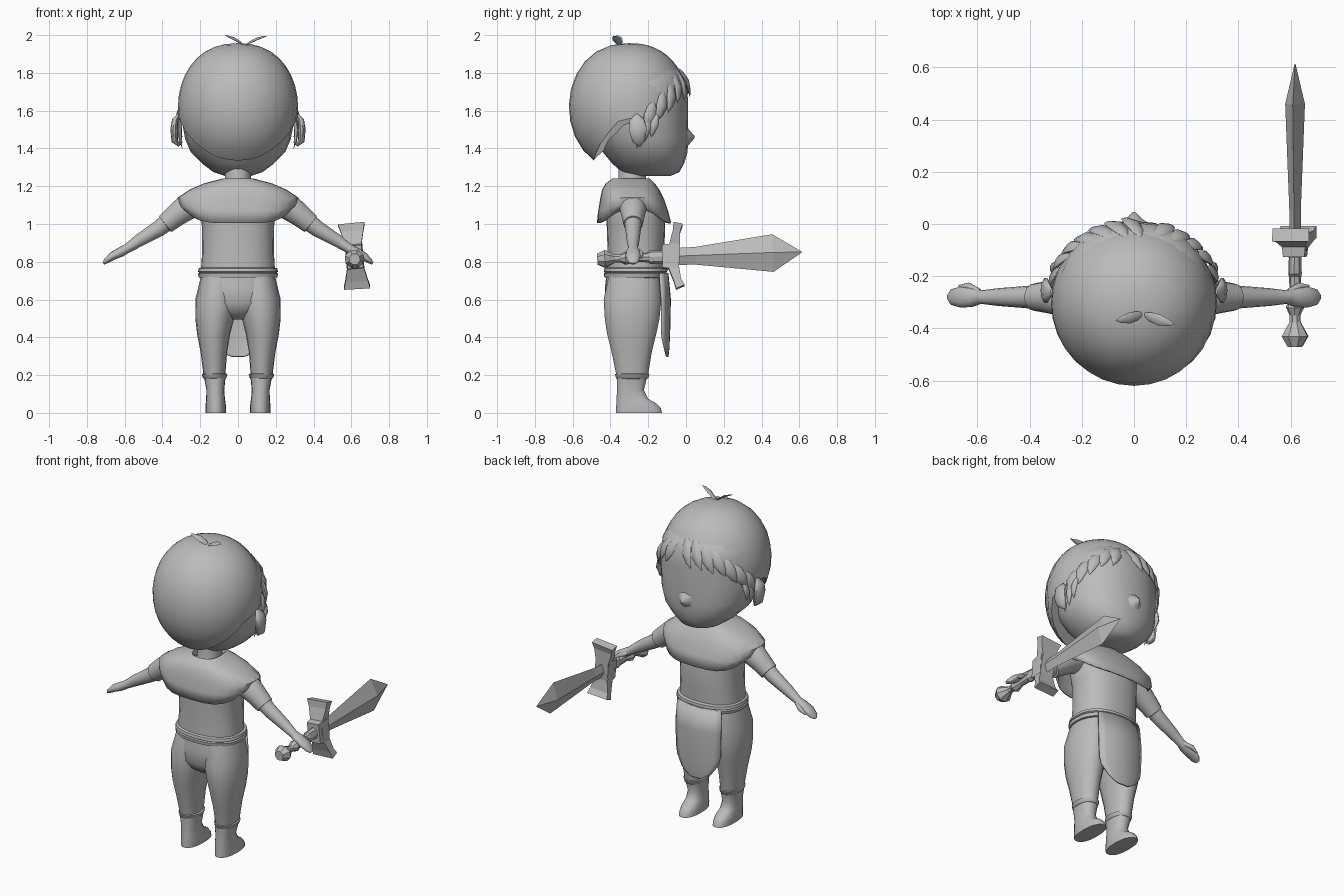
import bpy, bmesh, math
from mathutils import Vector

GREY = bpy.data.materials.new("plain grey")
GREY.diffuse_color = (0.5, 0.5, 0.5, 1)


def finish(name, bm, mirror=False, smooth=50, thick=0):
    bmesh.ops.remove_doubles(bm, verts=bm.verts, dist=1e-5)
    bmesh.ops.recalc_face_normals(bm, faces=bm.faces)
    me = bpy.data.meshes.new(name)
    bm.to_mesh(me)
    bm.free()
    me.materials.append(GREY)
    ob = bpy.data.objects.new(name, me)
    bpy.context.collection.objects.link(ob)
    if thick:
        ob.modifiers.new("thickness", 'SOLIDIFY').thickness = thick
    if mirror:
        ob.modifiers.new("mirror", 'MIRROR').use_clip = False
    if smooth:
        bpy.ops.object.select_all(action='DESELECT')
        ob.select_set(True)
        bpy.context.view_layer.objects.active = ob
        bpy.ops.object.shade_smooth_by_angle(angle=math.radians(smooth))
    return ob


def skin(bm, rows, cap=True, closed=True):
    """Join rows of points into a surface."""
    vr = [[bm.verts.new(p) for p in r] for r in rows]
    n = len(vr[0])
    for a, b in zip(vr, vr[1:]):
        for i in range(n if closed else n - 1):
            j = (i + 1) % n
            bm.faces.new((a[i], a[j], b[j], b[i]))
    if cap:
        bm.faces.new(vr[0])
        bm.faces.new(vr[-1])


def power(v, e):
    return math.copysign(abs(v) ** e, v)


def loft(name, secs, n=20, e=1.0, cap=True, **kw):
    """Horizontal rings: (z, half width, y back, y front, centre x, lift at the sides)."""
    bm, rows = bmesh.new(), []
    for s in secs:
        z, rx, y0, y1 = s[:4]
        cx = s[4] if len(s) > 4 else 0
        lift = s[5] if len(s) > 5 else 0
        row = []
        for k in range(n):
            a = 2 * math.pi * k / n
            c, d = power(math.cos(a), e), power(math.sin(a), e)
            row.append((cx + rx * c, (y0 + y1) / 2 + (y1 - y0) / 2 * d,
                        z + lift * abs(math.cos(a)) ** 4))
        rows.append(row)
    skin(bm, rows, cap)
    return finish(name, bm, **kw)


def add_tube(bm, pts, radii, n=10, up=(0, 0, 1), rot=0.0):
    """Rings along a path; radii are (sideways, upwards)."""
    pts, rows = [Vector(p) for p in pts], []
    for i, p in enumerate(pts):
        d = (pts[min(i + 1, len(pts) - 1)] - pts[max(i - 1, 0)]).normalized()
        side = d.cross(Vector(up)).normalized()
        top = side.cross(d)
        a, b = radii[i]
        rows.append([p + side * a * math.cos(rot + 2 * math.pi * k / n)
                     + top * b * math.sin(rot + 2 * math.pi * k / n) for k in range(n)])
    skin(bm, rows)


def tube(name, pts, radii, n=10, up=(0, 0, 1), rot=0.0, **kw):
    bm = bmesh.new()
    add_tube(bm, pts, radii, n, up, rot)
    return finish(name, bm, **kw)


def add_leaf(bm, p, q, w, t, out, bow=0.02):
    """A flat pointed hair lock from p to q, bowed outwards."""
    p, q, out = Vector(p), Vector(q), Vector(out).normalized()
    prof = [(0, .25), (.2, .8), (.5, 1), (.8, .6), (1, .04)]
    pts = [p.lerp(q, f) + out * bow * math.sin(math.pi * f) for f, _ in prof]
    add_tube(bm, pts, [(w * r, t * r) for _, r in prof], 8, out)


# head with a flat face, neck, ears and nose
loft("head", [(1.255, .07, -.27, -.08), (1.275, .13, -.34, -.035), (1.32, .19, -.39, -.01),
              (1.38, .25, -.44, .008), (1.45, .28, -.49, .012), (1.55, .298, -.54, .01),
              (1.66, .30, -.56, .01), (1.75, .285, -.54, .005), (1.81, .24, -.50, -.03),
              (1.87, .15, -.43, -.12), (1.90, .06, -.35, -.24)], 24, .93)
loft("neck", [(1.15, .085, -.38, -.2), (1.24, .068, -.36, -.21), (1.34, .07, -.36, -.2)], 14)
tube("nose", [(0, -.01, 1.46), (0, .02, 1.46), (0, .046, 1.46)],
     [(.075, .07), (.03, .035), (.004, .005)], 8)
tube("ear", [(.31, -.245, 1.415), (.335, -.25, 1.44), (.338, -.255, 1.50), (.333, -.26, 1.55),
             (.315, -.26, 1.58)],
     [(.008, .01), (.018, .035), (.02, .05), (.017, .04), (.005, .01)], 10, (0, 1, 0), mirror=True)

# hair cap: reaches lower towards the back of the head
EDGE = [(0, 1.80), (30, 1.76), (55, 1.66), (75, 1.57), (100, 1.55), (118, 1.45), (140, 1.37),
        (155, 1.345), (180, 1.335)]


def edge_z(deg):
    deg = abs(deg)
    for (a, za), (b, zb) in zip(EDGE, EDGE[1:]):
        if deg <= b:
            return za + (zb - za) * (deg - a) / (b - a)
    return EDGE[-1][1]


def hair_point(deg, z, grow=0.0):
    c = max(-1, min(1, (z - 1.62) / .337))
    r = max(0, 1 - c * c) ** .43
    a = math.radians(deg)
    ry = .315 if math.cos(a) > 0 else .32
    return Vector(((.318 * r + grow) * math.sin(a), -.3 + (ry * r + grow) * math.cos(a), z))


bm, rows, N, M = bmesh.new(), [], 32, 10
for j in range(M + 1):
    row = []
    for k in range(N):
        deg = -180 + 360 * k / N
        phi = math.acos((edge_z(deg) - 1.62) / .337) * max(j / M, .01)
        row.append(hair_point(deg, 1.62 + .337 * math.cos(phi)))
    rows.append(row)
skin(bm, rows)
finish("hair_cap", bm)

# fringe swept away from the parting
bm = bmesh.new()
for i in range(12):
    deg = -66 + 12 * i
    sweep = 9 if deg > 12 else -14
    z = edge_z(deg)
    a = math.radians(deg)
    add_leaf(bm, hair_point(deg, z + .035, -.005), hair_point(deg + sweep, z - .12, .012),
             .034, .014, (math.sin(a), math.cos(a), .2), .018)
finish("fringe", bm)

# locks in front of the ears
bm = bmesh.new()
for y, zt, dy in ((-.155, 1.46, -.03), (-.195, 1.43, -.03), (-.235, 1.40, -.025)):
    add_leaf(bm, (.29, y, 1.59), (.295, y + dy, zt), .022, .012, (1, .2, 0), .018)
finish("side_locks", bm, mirror=True)

# tuft on the crown
bm = bmesh.new()
for q in ((-.07, -.37, 1.998), (.155, -.385, 1.995)):
    add_leaf(bm, (.035, -.345, 1.945), q, .022, .006, (0, -.3, 1), .008)
finish("crown_tuft", bm)

# tunic, shoulder cape and belt
loft("tunic", [(.73, .198, -.42, -.12), (.85, .19, -.415, -.115), (1.0, .192, -.42, -.11),
               (1.1, .21, -.42, -.13), (1.19, .16, -.41, -.18)], 24, .85)
loft("shoulder_cape", [(1.21, .07, -.36, -.21), (1.24, .085, -.39, -.19), (1.215, .18, -.425, -.165),
                       (1.18, .26, -.445, -.14), (1.13, .32, -.455, -.115, 0, .01),
                       (1.07, .315, -.465, -.095, 0, .03), (1.005, .285, -.472, -.078, 0, .075)],
     28, .8, cap=False, thick=.01)
loft("belt", [(.715, .195, -.42, -.115), (.718, .208, -.432, -.103), (.738, .212, -.435, -.098),
              (.743, .204, -.428, -.106), (.748, .212, -.435, -.098), (.765, .208, -.432, -.1),
              (.77, .19, -.42, -.115)], 28, .85)

# front flap of the tunic
bm, rows = bmesh.new(), []
for z, w, y in ((.74, .15, -.105), (.6, .155, -.092), (.45, .15, -.095), (.40, .14, -.097),
                (.34, .10, -.1), (.305, .05, -.104), (.298, .03, -.105)):
    rows.append([(w * u / 4, y - 1.7 * (w * u / 4) ** 2, z) for u in range(-4, 5)])
skin(bm, rows, cap=False, closed=False)
finish("front_flap", bm, thick=.012)

# trousers and boots
loft("trouser_seat", [(.74, .195, -.42, -.12), (.66, .208, -.43, -.125), (.58, .19, -.43, -.135),
                      (.53, .12, -.40, -.16), (.495, .05, -.35, -.2)], 24, .85)
loft("trouser_leg", [(.73, .095, -.41, -.14, .1), (.6, .112, -.438, -.128, .114),
                     (.5, .103, -.432, -.138, .123), (.42, .088, -.42, -.155, .129),
                     (.32, .07, -.395, -.18, .128), (.2, .058, -.37, -.2, .125)],
     18, .95, mirror=True)
loft("boot_cuff", [(.18, .055, -.365, -.205, .124), (.185, .062, -.372, -.198, .124),
                   (.205, .068, -.377, -.193, .124), (.21, .055, -.365, -.205, .124)],
     18, mirror=True)
loft("boot", [(.19, .057, -.368, -.205, .123), (.12, .047, -.366, -.222, .12),
              (.075, .05, -.369, -.2, .119), (.05, .053, -.37, -.155, .118),
              (.025, .054, -.372, -.132, .118), (0, .054, -.372, -.126, .118)],
     18, .85, mirror=True)

# arms with short sleeves and open hands
Y = -.28
tube("sleeve", [(.2, Y, 1.12), (.27, Y, 1.09), (.33, Y, 1.045), (.385, Y, 1.0), (.388, Y, .998)],
     [(.075, .07), (.075, .072), (.062, .062), (.052, .055), (.035, .035)], 14, mirror=True)
tube("arm", [(.33, Y, 1.045), (.42, Y, .975), (.52, Y, .915), (.585, Y, .872), (.62, Y, .852),
             (.665, Y, .83), (.70, Y, .803), (.712, Y, .79)],
     [(.05, .05), (.042, .043), (.034, .034), (.026, .025), (.038, .026), (.04, .022),
      (.03, .014), (.012, .006)], 12, mirror=True)
tube("thumb", [(.595, -.262, .862), (.635, -.238, .842), (.67, -.238, .82)],
     [(.015, .015), (.014, .014), (.005, .005)], 8, mirror=True)

# sword pointing forward, tilted slightly upward
X = .617
def axis(y):
    return (X, y, .83 + .035 * y)


def sword_part(name, rings, n, rot=0.0, up=(-.09, 0, 1)):
    tube(name, [axis(r[0]) for r in rings], [r[1:] for r in rings], n, up, rot, smooth=0)


sword_part("blade", [(-.05, .022, .045), (.05, .022, .047), (.46, .038, .1), (.612, .002, .003)], 4)
sword_part("grip", [(-.36, .016, .016), (-.32, .035, .035), (-.27, .02, .022), (-.2, .024, .026),
                    (-.19, .026, .036), (-.13, .024, .034), (-.12, .03, .04)], 8)
sword_part("pommel", [(-.47, .03, .03), (-.43, .054, .05), (-.375, .022, .022),
                      (-.35, .022, .022)], 8, math.pi / 8)
sword_part("guard_block", [(-.125, .058, .085), (-.07, .066, .095), (-.04, .066, .095)], 4, math.pi / 4)
tube("cross_guard", [(.63, -.03, .665), (.628, -.045, .70), (.622, -.065, .77), (.616, -.068, .83),
                     (.61, -.06, .89), (.604, -.05, .96), (.60, -.042, 1.0)],
     [(.098, .035), (.085, .028), (.062, .04), (.066, .05), (.062, .04), (.085, .028), (.1, .035)],
     4, (0, 1, 0), math.pi / 4, smooth=0)
